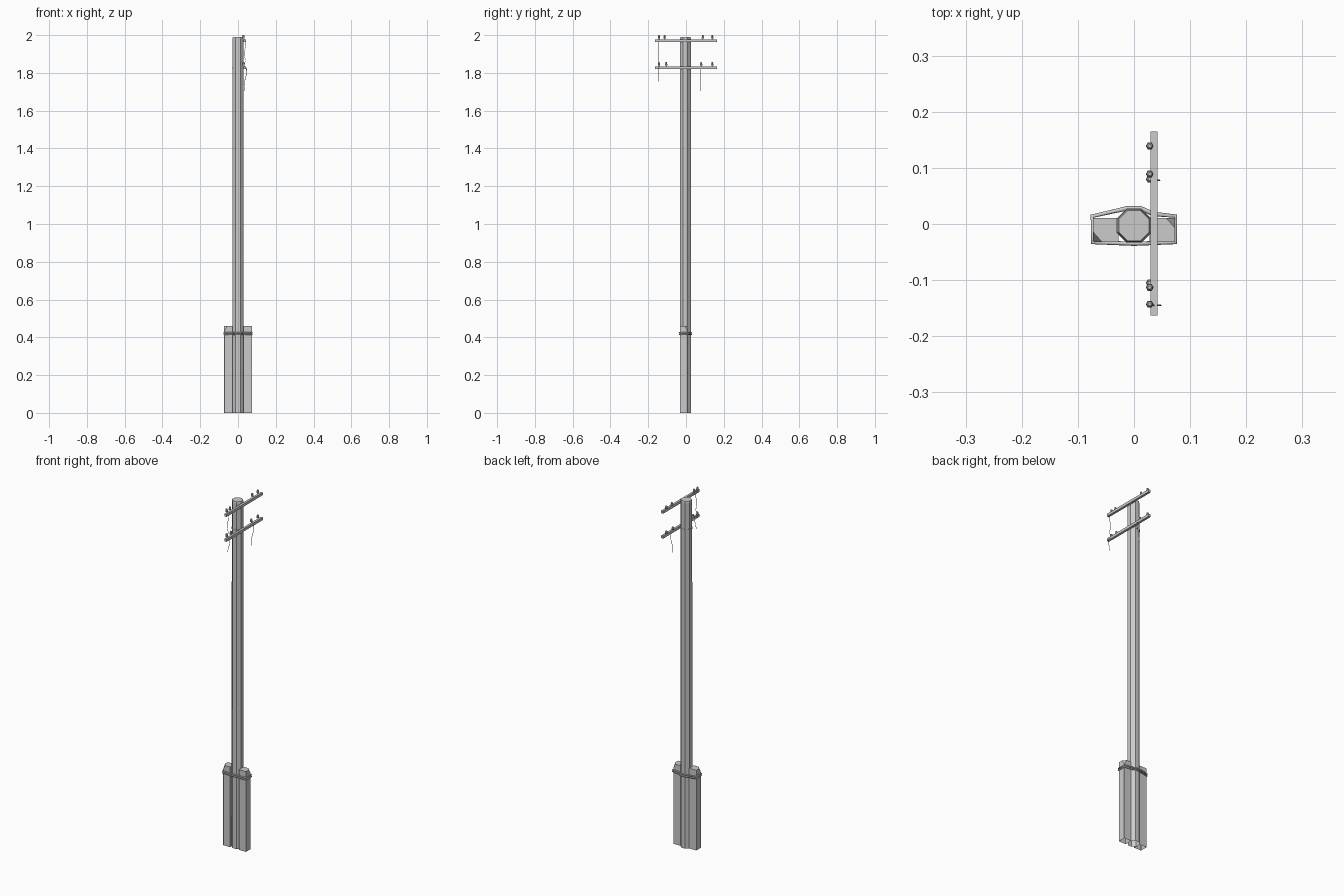
import bpy, bmesh, math
from mathutils import Vector

if "Cube" in bpy.data.objects:
    bpy.data.objects.remove(bpy.data.objects["Cube"])

PY = -0.003  # pole centre in y


def finish(bm, name):
    bmesh.ops.recalc_face_normals(bm, faces=bm.faces)
    me = bpy.data.meshes.new(name)
    bm.to_mesh(me)
    bm.free()
    ob = bpy.data.objects.new(name, me)
    bpy.context.collection.objects.link(ob)
    return ob


def loft(name, loops, bottom=True, top=True):
    """Skin a stack of equal-length point loops."""
    bm = bmesh.new()
    rings = [[bm.verts.new(p) for p in lp] for lp in loops]
    n = len(rings[0])
    for a, b in zip(rings, rings[1:]):
        for i in range(n):
            j = (i + 1) % n
            bm.faces.new((a[i], a[j], b[j], b[i]))
    if bottom:
        bm.faces.new(rings[0])
    if top:
        bm.faces.new(rings[-1])
    return finish(bm, name)


def ngon(x, y, z, r, n, turn=0.0):
    return [(x + r * math.cos(turn + math.tau * i / n),
             y + r * math.sin(turn + math.tau * i / n), z) for i in range(n)]


def octagon(apothem, z):
    return ngon(0, PY, z, apothem / math.cos(math.pi / 8), 8, math.pi / 8)


def box(name, lo, hi):
    base = [(lo[0], lo[1]), (hi[0], lo[1]), (hi[0], hi[1]), (lo[0], hi[1])]
    return loft(name, [[(x, y, z) for x, y in base] for z in (lo[2], hi[2])])


def tube(name, pts, r, cyclic=False, sides=2):
    """Thin bent rod along a path."""
    cu = bpy.data.curves.new(name, 'CURVE')
    cu.dimensions = '3D'
    cu.bevel_depth = r
    cu.bevel_resolution = sides - 1
    cu.use_fill_caps = not cyclic
    sp = cu.splines.new('POLY')
    sp.points.add(len(pts) - 1)
    for p, co in zip(sp.points, pts):
        p.co = (*co, 1)
    sp.use_cyclic_u = cyclic
    ob = bpy.data.objects.new(name, cu)
    bpy.context.collection.objects.link(ob)
    return ob


# Octagonal pole with a small chamfer at the top
loft("pole", [octagon(0.0295, 0), octagon(0.029, 1.982), octagon(0.027, 1.99)], bottom=False)

# Concrete stubs either side, outer corner cut away at the top
for side, label in ((-1, "left"), (1, "right")):
    def stub_loop(z, cx, cy):
        pts = [(0.028, -0.0215), (0.073 , -0.0215), (0.073, 0.0215 - cy),
               (0.073 - cx, 0.0215), (0.028, 0.0215)]
        return [(side * x, side * y - 0.0105, z) for x, y in pts]
    loft(label + "_stub", [stub_loop(0, 0.002, 0.002), stub_loop(0.435, 0.002, 0.002),
                           stub_loop(0.46, 0.016, 0.018)], bottom=False)

# Twin wire binding round the pole and stubs
wrap = [(-0.074, 0.014), (-0.012, 0.028), (0.012, 0.028), (0.034, 0.018), (0.074, 0.014),
        (0.074, -0.033), (0.0, -0.035), (-0.074, -0.033)]
for i, z in enumerate((0.415, 0.424)):
    tube(f"binding_{i}", [(x, y, z) for x, y in wrap], 0.004, True)

# Cross arms, insulators on pins
arms = {"upper": (1.963, (-0.143, -0.113, 0.089, 0.139)),
        "lower": (1.820, (-0.143, -0.105, 0.080, 0.139))}
for label, (z, ys) in arms.items():
    box(label + "_cross_arm", (0.029, -0.163, z), (0.042, 0.165, z + 0.015))
    for i, y in enumerate(ys):
        t = z + 0.015
        prof = [(0.002, -0.012), (0.002, 0.004), (0.007, 0.004), (0.007, 0.011),
                (0.005, 0.013), (0.0062, 0.016), (0.0055, 0.020), (0.003, 0.022)]
        loft(f"{label}_insulator_{i}", [ngon(0.028, y, t + h, r, 6) for r, h in prof])

# Strap holding the lower arm to the pole
loft("arm_strap", [octagon(0.0295, 1.824), octagon(0.031, 1.824),
                   octagon(0.031, 1.831), octagon(0.0295, 1.831)], False, False)


# Loose hanging wires
def wire(name, y, z0, z1, bow):
    n = len(bow) - 1
    tube(name, [(x, y, z0 + (z1 - z0) * i / n) for i, x in enumerate(bow)], 0.0012)


wire("upper_wire", -0.145, 1.99, 1.84, (0.030, 0.042, 0.040, 0.034, 0.034, 0.040, 0.032))
wire("lower_wire_front", -0.145, 1.845, 1.755, (0.030, 0.046, 0.048, 0.040, 0.036))
wire("lower_wire_back", 0.078, 1.845, 1.705, (0.030, 0.044, 0.046, 0.040, 0.033, 0.032, 0.034))
